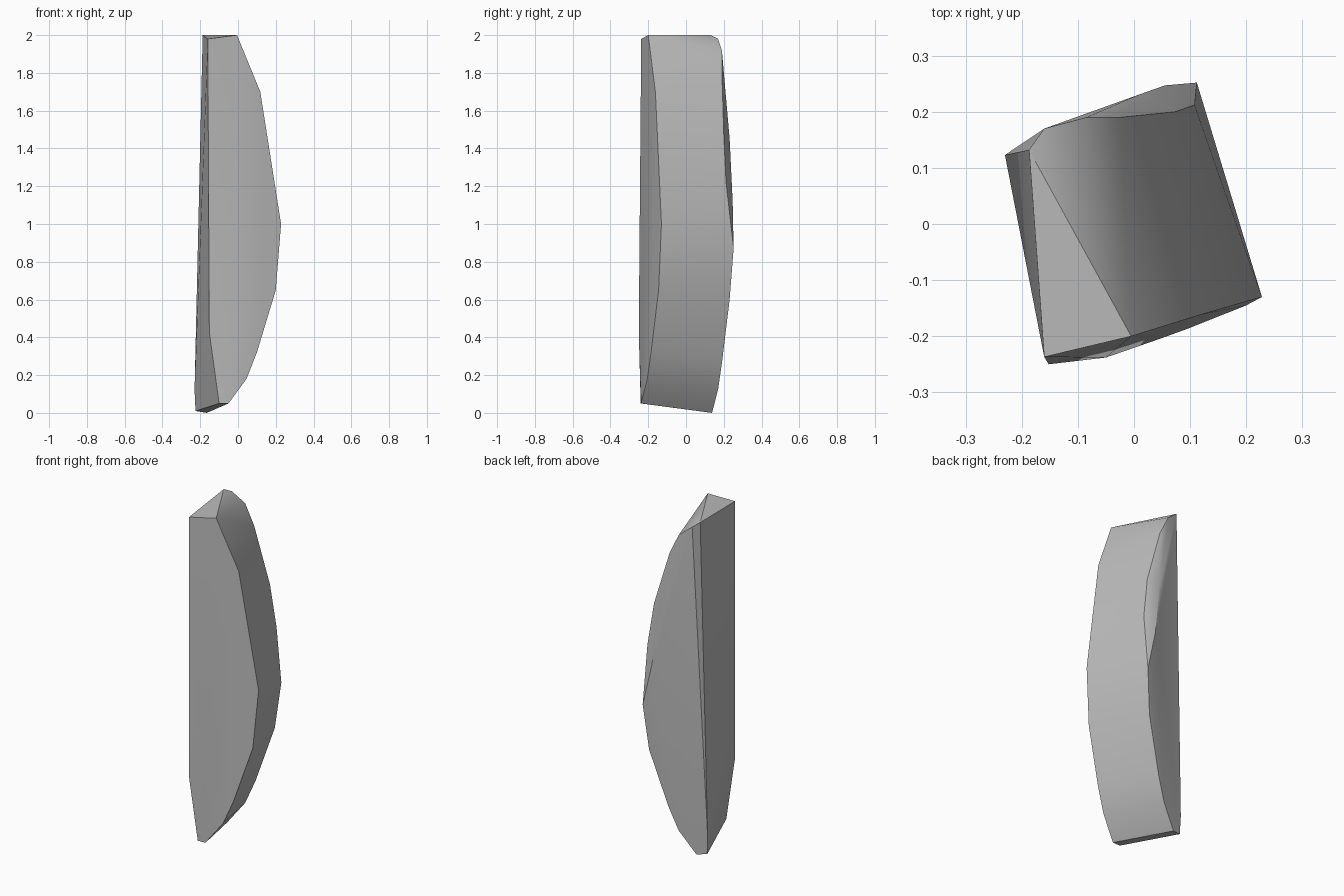
import bpy, bmesh, math
from mathutils import Vector

cube = bpy.data.objects.get("Cube")
if cube:
    bpy.data.objects.remove(cube, do_unlink=True)

# Single stone colour
stone = bpy.data.materials.new("grey_stone")
stone.use_nodes = True
colour = (0.5, 0.5, 0.5, 1)
stone.diffuse_color = colour
stone.node_tree.nodes["Principled BSDF"].inputs["Base Color"].default_value = colour

# Front outline: straight left edge and bowed right edge
front_rim = [(-.16, -.237, 1.98), (-.005, -.2, 2), (.118, -.162, 1.7), (.228, -.13, 1)]
lower_bow = [(.2, -.145, .65), (.1, -.185, .32), (.045, -.205, .18), (-.05, -.238, .05)]
front_left = [(-.1, -.24, .05), (-.152, -.25, .43)]

# Lower bow carried through the thickness to the back
through = Vector((-.116, .376, -.05))
back_bow = [Vector(p) + through for p in lower_bow]

# Back outline, with a chipped upper corner
back_left = [(-.225, .12, .01), (-.23, .123, .12), (-.187, .132, 2), (-.16, .17, 1.98)]
chip_inner = [(.108, .212, 1.22), (.073, .2, 1.47), (-.025, .19, 1.8), (-.085, .19, 1.92)]
chip_outer = [(.112, .252, .87), (.055, .247, 1.12), (.01, .231, 1.45)]

# Convex shard wrapped around the outlines
bm = bmesh.new()
outlines = (front_rim, lower_bow, front_left, back_bow, back_left, chip_inner, chip_outer)
for outline in outlines:
    for point in outline:
        bm.verts.new(point)
hull = bmesh.ops.convex_hull(bm, input=bm.verts)
loose = [v for v in bm.verts if not v.link_faces]
bmesh.ops.delete(bm, geom=loose, context='VERTS')
bmesh.ops.dissolve_limit(bm, angle_limit=math.radians(1.5), verts=bm.verts, edges=bm.edges)
bmesh.ops.recalc_face_normals(bm, faces=bm.faces)
mesh = bpy.data.meshes.new("stone_shard")
bm.to_mesh(mesh)
bm.free()
mesh.materials.append(stone)

shard = bpy.data.objects.new("stone_shard", mesh)
bpy.context.collection.objects.link(shard)
bpy.context.view_layer.objects.active = shard
shard.select_set(True)
bpy.ops.object.shade_smooth_by_angle(angle=math.radians(30))
